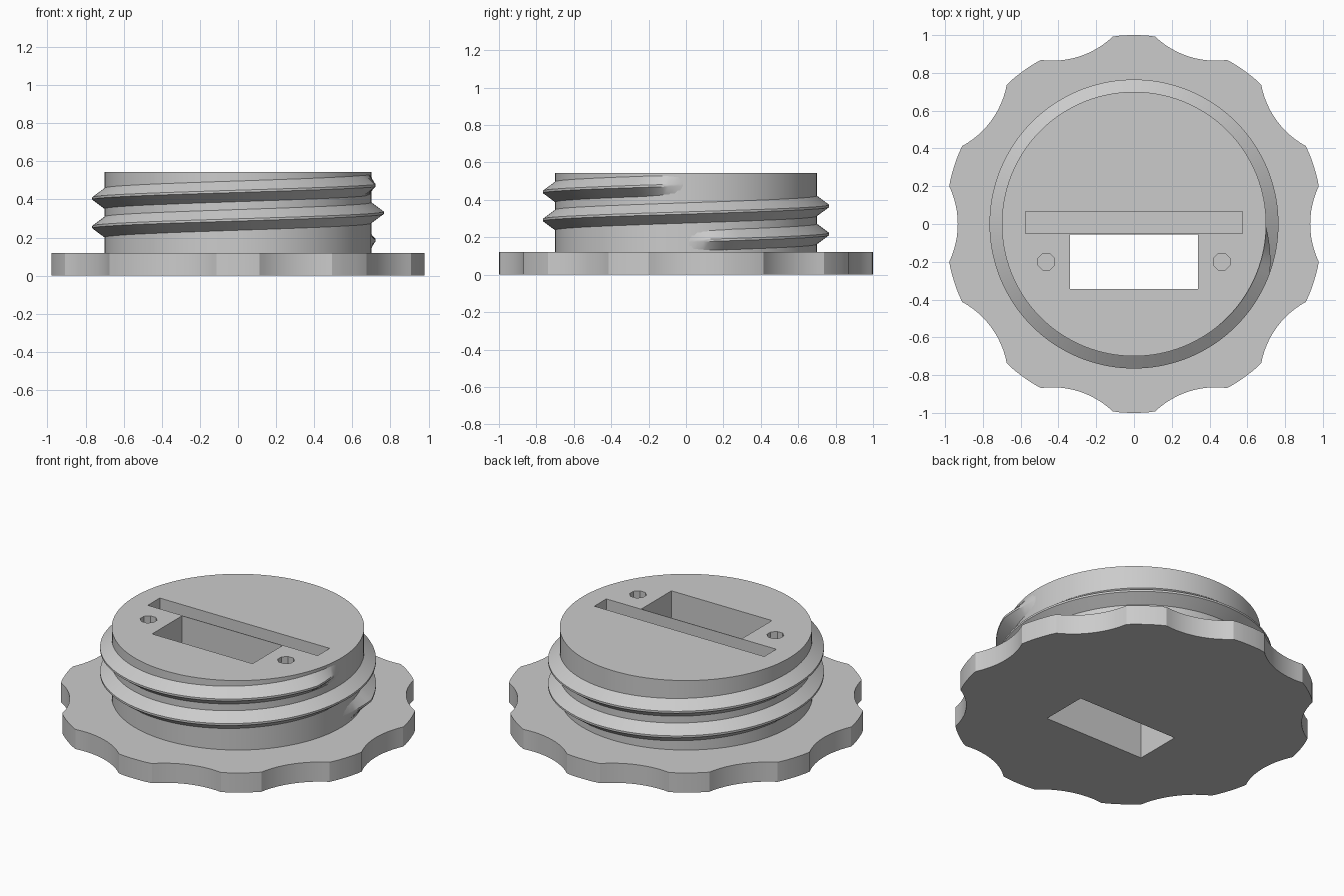
import bpy, bmesh, math
from math import cos, sin, radians

cube = bpy.data.objects.get("Cube")
if cube:
    bpy.data.objects.remove(cube, do_unlink=True)

grey = bpy.data.materials.new("plain grey")
grey.use_nodes = True
grey.diffuse_color = (0.6, 0.6, 0.6, 1)
grey.node_tree.nodes["Principled BSDF"].inputs["Base Color"].default_value = (0.6, 0.6, 0.6, 1)


def finish(name, bm):
    bmesh.ops.recalc_face_normals(bm, faces=bm.faces)
    mesh = bpy.data.meshes.new(name)
    bm.to_mesh(mesh)
    bm.free()
    mesh.materials.append(grey)
    obj = bpy.data.objects.new(name, mesh)
    bpy.context.collection.objects.link(obj)
    return obj


def prism(name, outline, z0, z1):
    """Extrude a closed outline upward from z0 to z1."""
    bm = bmesh.new()
    face = bm.faces.new([bm.verts.new((x, y, z0)) for x, y in outline])
    top = bmesh.ops.extrude_face_region(bm, geom=[face])["geom"]
    bmesh.ops.translate(bm, vec=(0, 0, z1 - z0),
                        verts=[v for v in top if isinstance(v, bmesh.types.BMVert)])
    return finish(name, bm)


def circle(radius, sides, cx=0, cy=0, turn=0):
    return [(cx + radius * cos(turn + math.tau * i / sides),
             cy + radius * sin(turn + math.tau * i / sides)) for i in range(sides)]


def rectangle(x, y0, y1):
    return [(-x, y0), (x, y0), (x, y1), (-x, y1)]


def cut(target, cutter):
    mod = target.modifiers.new(cutter.name, 'BOOLEAN')
    mod.operation = 'DIFFERENCE'
    mod.solver = 'EXACT'
    mod.object = cutter
    cutter.hide_render = True
    cutter.hide_set(True)


def smooth(obj):
    bpy.ops.object.select_all(action='DESELECT')
    obj.select_set(True)
    bpy.context.view_layer.objects.active = obj
    for mod in list(obj.modifiers):
        bpy.ops.object.modifier_apply(modifier=mod.name)
    bpy.ops.object.shade_smooth_by_angle(angle=radians(25))


# Grip flange: ten shallow scallops, each followed by a rounded lobe
scallop_d, scallop_r = 1.40, 0.467
spread = math.asin(0.2 / scallop_r)
edge = math.atan2(0.2, 0.98)
outline = []
for k in range(10):
    mid = k * math.tau / 10
    for i in range(13):
        a = mid + math.pi + spread - 2 * spread * i / 12
        outline.append((scallop_d * cos(mid) + scallop_r * cos(a),
                        scallop_d * sin(mid) + scallop_r * sin(a)))
    for i in range(1, 6):
        a = mid + edge + (math.tau / 10 - 2 * edge) * i / 6
        outline.append((cos(a), sin(a)))
flange = prism("grip_flange", outline, 0, 0.12)

# Round plug above the flange
plug = prism("plug_body", circle(0.70, 128), 0.12, 0.545)

# Openings: through window, blind slot and two blind screw holes
window = prism("window_cutter", rectangle(0.34, -0.345, -0.055), -0.1, 0.7)
cut(flange, window)
cut(plug, window)
cut(plug, prism("slot_cutter", rectangle(0.575, -0.051, 0.065), 0.245, 0.7))
for side, x in (("left", 0.465), ("right", -0.465)):
    hole = circle(0.048, 8, x, -0.2, math.pi / 8)
    cut(plug, prism(side + "_hole_cutter", hole, 0.245, 0.7))

# Helical thread: two turns, fading out at both ends
bm = bmesh.new()
steps, turns, root, crest, pitch = 288, 2, 0.695, 0.765, 0.15
previous = None
for i in range(steps + 1):
    deg = 360 * turns * i / steps
    fade = min(1, deg / 20, (360 * turns - deg) / 20)
    r = root + (crest - root) * fade
    z = 0.18 + pitch * deg / 360
    a = radians(deg)
    ring = [bm.verts.new((rad * cos(a), rad * sin(a), z + dz))
            for rad, dz in ((root, -0.058), (r, -0.006), (r, 0.006), (root, 0.058))]
    if previous:
        for j in range(4):
            n = (j + 1) % 4
            bm.faces.new((previous[j], previous[n], ring[n], ring[j]))
    previous = ring
thread = finish("screw_thread", bm)

for part in (flange, plug, thread):
    smooth(part)
for obj in [o for o in bpy.data.objects if o.name.endswith("_cutter")]:
    bpy.data.objects.remove(obj, do_unlink=True)
